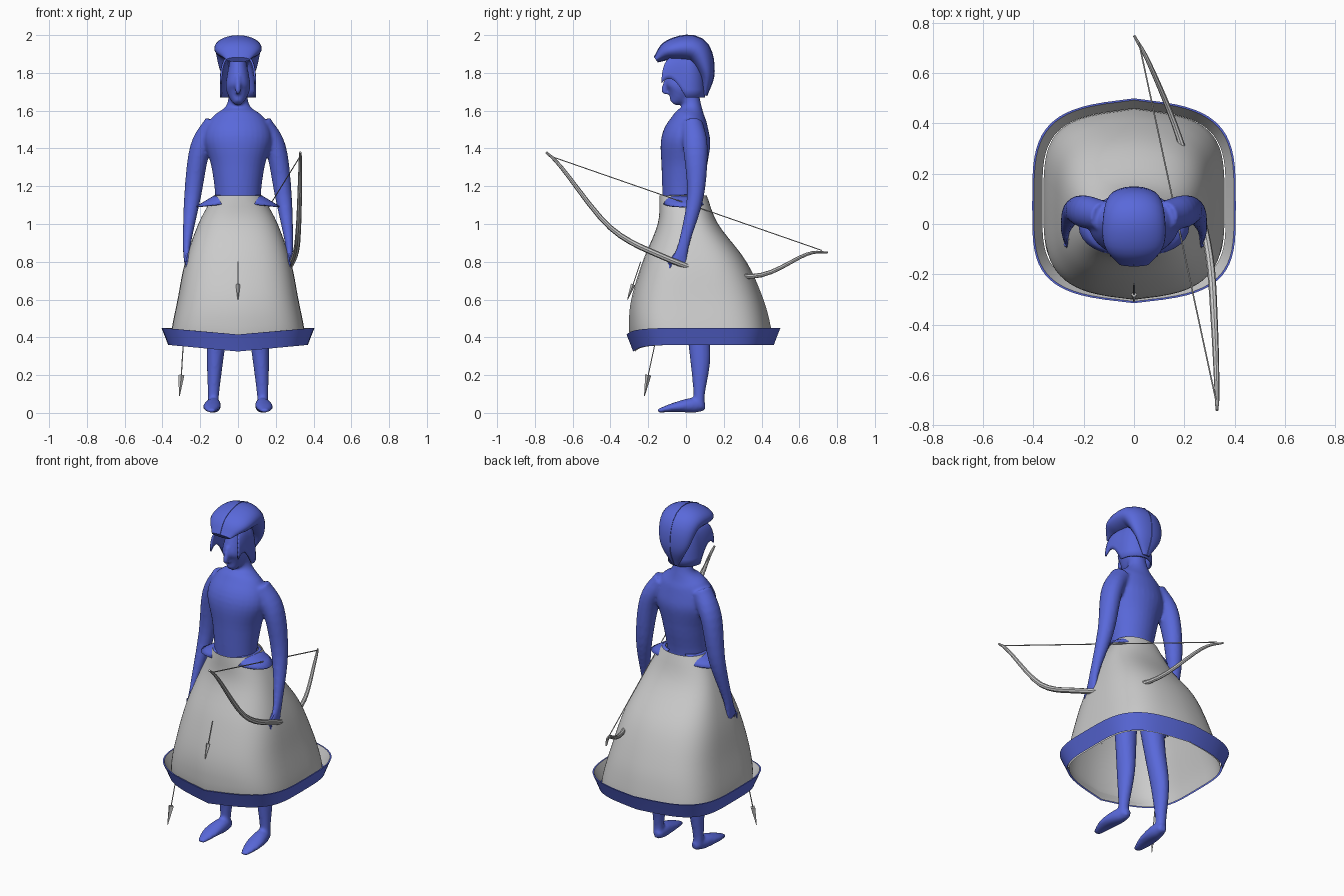
import bpy, bmesh, math
from mathutils import Vector

cube = bpy.data.objects.get("Cube")
if cube:
    bpy.data.objects.remove(cube)


def material(name, red, green, blue):
    mat = bpy.data.materials.new(name)
    mat.use_nodes = True
    mat.diffuse_color = (red, green, blue, 1)
    shader = mat.node_tree.nodes["Principled BSDF"]
    shader.inputs["Base Color"].default_value = (red, green, blue, 1)
    return mat


BLUE = material("blue", .1, .14, .7)
GREY = material("grey", .6, .6, .6)


def select_only(objects):
    bpy.ops.object.select_all(action='DESELECT')
    for ob in objects:
        ob.select_set(True)
    bpy.context.view_layer.objects.active = objects[0]


def skin(name, rings, materials, closed=True, caps=False, rule=None):
    """Bridge neighbouring rings of points into one smooth surface."""
    bm = bmesh.new()
    rows = [[bm.verts.new(point) for point in ring] for ring in rings]
    count = len(rows[0])
    for level, (lower, upper) in enumerate(zip(rows, rows[1:])):
        for i in range(count if closed else count - 1):
            j = (i + 1) % count
            face = bm.faces.new((lower[i], lower[j], upper[j], upper[i]))
            face.material_index = rule(level) if rule else 0
    if caps:
        bm.faces.new(rows[0])
        bm.faces.new(rows[-1])
    bmesh.ops.recalc_face_normals(bm, faces=bm.faces)
    mesh = bpy.data.meshes.new(name)
    bm.to_mesh(mesh)
    bm.free()
    for mat in materials:
        mesh.materials.append(mat)
    ob = bpy.data.objects.new(name, mesh)
    bpy.context.collection.objects.link(ob)
    select_only([ob])
    bpy.ops.object.shade_smooth_by_angle(angle=math.radians(40))
    return ob


def spline(stops, steps=5):
    """Smooth curve through a few stops, in any number of dimensions."""
    stops = [Vector(stop) for stop in stops]
    padded = [stops[0] * 2 - stops[1], *stops, stops[-1] * 2 - stops[-2]]
    result = []
    for before, start, end, after in zip(padded, padded[1:], padded[2:], padded[3:]):
        for step in range(steps):
            t = step / steps
            leave, arrive = (end - before) / 2, (after - start) / 2
            gap = end - start
            bend = gap * 3 - leave * 2 - arrive
            twist = leave + arrive - gap * 2
            result.append(start + leave * t + bend * t * t + twist * t ** 3)
    return result + [stops[-1]]


def tube(name, stops, mat, sides=20, side=1):
    """Rounded tube; each stop is x, y, z, half width and optional half depth."""
    path = spline([(*stop[:4], stop[-1]) for stop in stops])
    centres = [Vector((p[0] * side, p[1], p[2])) for p in path]
    rings = []
    for i, centre in enumerate(centres):
        following = centres[min(i + 1, len(centres) - 1)]
        tangent = (following - centres[max(i - 1, 0)]).normalized()
        across = (Vector((1, 0, 0)) - tangent * tangent.x).normalized()
        width, depth = across * path[i][3], tangent.cross(across) * path[i][4]
        turns = [math.tau * k / sides for k in range(sides)]
        rings.append([centre + width * math.cos(a) + depth * math.sin(a) for a in turns])
    return skin(name, rings, [mat], caps=True)


# Body: torso, head and limbs, fused into one smooth surface
parts = [
    tube("torso", [(0, .01, .85, .15, .1), (0, -.02, 1.1, .12, .1), (0, -.01, 1.3, .14, .12),
                   (0, 0, 1.45, .18, .13), (0, .02, 1.56, .14, .09),
                   (0, .03, 1.63, .06, .05), (0, .01, 1.74, .05)], BLUE, 32),
    tube("head", [(0, -.07, 1.64, .02), (0, -.04, 1.68, .05, .06),
                  (0, -.02, 1.74, .065, .09), (0, 0, 1.88, .04, .06)], BLUE),
    tube("nose", [(0, -.1, 1.78, .01), (0, -.115, 1.71, .015), (0, -.1, 1.69, .01)], BLUE),
]
for side in (1, -1):
    parts += [
        tube("arm", [(.12, .03, 1.53, .06), (.2, .05, 1.4, .055, .065), (.24, .05, 1.15, .045),
                     (.27, -.01, .9, .022, .03), (.27, -.04, .79, .015, .045)], BLUE, side=side),
        tube("leg", [(.08, .02, .9, .08), (.1, .05, .55, .06), (.12, .075, .3, .045, .055),
                     (.13, .07, .1, .03), (.13, .07, .03, .03)], BLUE, side=side),
        tube("foot", [(.12, .1, .03, .02), (.13, .04, .04, .04),
                      (.14, -.06, .03, .045, .025), (.14, -.15, .01, .02, .01)], BLUE, side=side),
    ]
select_only(parts)
bpy.ops.object.join()
body = parts[0]
body.name = "body"
fuse = body.modifiers.new("fuse", 'REMESH')
fuse.mode = 'VOXEL'
fuse.voxel_size = .009
fuse.use_smooth_shade = True
body.modifiers.new("relax", 'SMOOTH').iterations = 4

# Fingers and thumbs
for label, side in (("left", 1), ("right", -1)):
    for k in range(4):
        y = -.08 + .025 * k
        tube(f"{label}_finger", [(.27, y, .8, .01), (.27, y - .01, .72, .006)], BLUE, 8, side)
    tube(f"{label}_thumb", [(.27, -.05, .84, .012), (.26, -.1, .78, .007)], BLUE, 8, side)


# Helmet shell: round behind, straight cheek flaps, open in front
def helmet_ring(rise, scale):
    ring = []
    for k in range(-20, 21):
        along = abs(k) / 20
        turn = min(1, along * 2) * math.pi / 2
        cheek = max(0, along * 2 - 1)
        x = math.copysign(.095 * math.sin(turn), k)
        y = .1 * math.cos(turn) - .13 * cheek
        edge = 1.67 + .1 * math.sin(cheek * 2.3)
        ring.append((x * scale, y * scale, edge + (1.89 - edge) * rise))
    return ring


domes = [(math.sin(k * math.pi / 16), math.cos(k * math.pi / 16) ** .4) for k in range(8)]
helmet = skin("helmet", [helmet_ring(*dome) for dome in domes], [BLUE], closed=False)
helmet.modifiers.new("thickness", 'SOLIDIFY').thickness = .01

# Sweeping crest with a raised centre seam
crest = [(0, -.16, 1.87, .06, .015), (0, -.08, 1.92, .12, .055), (0, .05, 1.92, .12, .07),
         (0, .11, 1.8, .09, .04), (0, .1, 1.68, .02, .01)]
tube("crest", crest, BLUE, 32)
tube("crest_seam", [(*stop[:3], .003, stop[-1] + .003) for stop in crest], BLUE, 8)


# Skirt: round at the waist, squarish below, with front and back ridges
def skirt_ring(z, width, front, back):
    power = 4.8 - 2.25 * z
    square = power / 2 - 1
    middle = .08 * square
    ring = []
    for k in range(64):
        turn = math.tau * k / 64
        x = math.copysign(abs(math.cos(turn)) ** (2 / power), math.cos(turn))
        bulge = abs(math.sin(turn)) ** (2 / power)
        ridge = 1 - .13 * square * abs(x)
        reach = (back if k < 32 else front) - middle
        dip = .035 * (1 - abs(x)) * min(1, max(0, .5 - z) * 20) if k > 32 else 0
        ring.append((x * width, middle + reach * bulge * ridge, z - dip))
    return ring


bell = [(1.15, .13, -.14, .11), (1, .21, -.15, .17), (.8, .28, -.23, .32),
        (.6, .32, -.29, .41), (.45, .35, -.3, .45), (.36, .36, -.27, .46)]
skin("skirt", [skirt_ring(*level) for level in spline(bell)], [GREY])

# Upturned hem: blue outside, grey lining
hem = [(.36, 0), (.4, .015), (.45, .035), (.45, .028), (.38, -.005)]
skin("hem", [skirt_ring(z, .37 + out, -.28 - out, .465 + out) for z, out in hem],
     [BLUE, GREY], rule=lambda level: int(level > 2))

# Hip flaps fanning out at the waist
for label, side in (("left", 1), ("right", -1)):
    rows = []
    for step in range(4):
        row = []
        for k in range(-6, 7):
            turn = math.radians(k * 12)
            flare = step / 3 * (.75 + .25 * math.cos(turn))
            row.append((side * (.12 + .1 * flare) * math.cos(turn) ** .7,
                        (.1 + .02 * flare) * math.sin(turn) - .01, 1.155 - .06 * flare))
        rows.append(row)
    flap = skin(f"{label}_hip_flap", rows, [BLUE], closed=False)
    flap.modifiers.new("thickness", 'SOLIDIFY').thickness = .008

# Bow and its string
tube("bow", [(.33, -.74, 1.38, .006), (.33, -.66, 1.3, .01), (.32, -.4, .98, .014),
             (.3, -.13, .83, .016), (.24, .14, .74, .014), (.16, .4, .73, .012),
             (.06, .64, .84, .009), (0, .75, .85, .005)], GREY, 8)
tube("bow_string", [(.33, -.72, 1.36, .003), (.02, .72, .86, .003)], GREY, 6)


# Arrows
def arrow(name, tail, neck, tip, radius):
    tube(name + "_shaft", [(*tail, .003), (*neck, .003)], GREY, 6)
    tube(name + "_head", [(*neck, radius), (*tip, .002)], GREY, 4)


arrow("held_arrow", (-.26, -.06, .85), (-.3, -.2, .2), (-.31, -.22, .09), .016)
arrow("skirt_arrow", (0, -.24, .8), (0, -.28, .68), (0, -.31, .6), .012)
